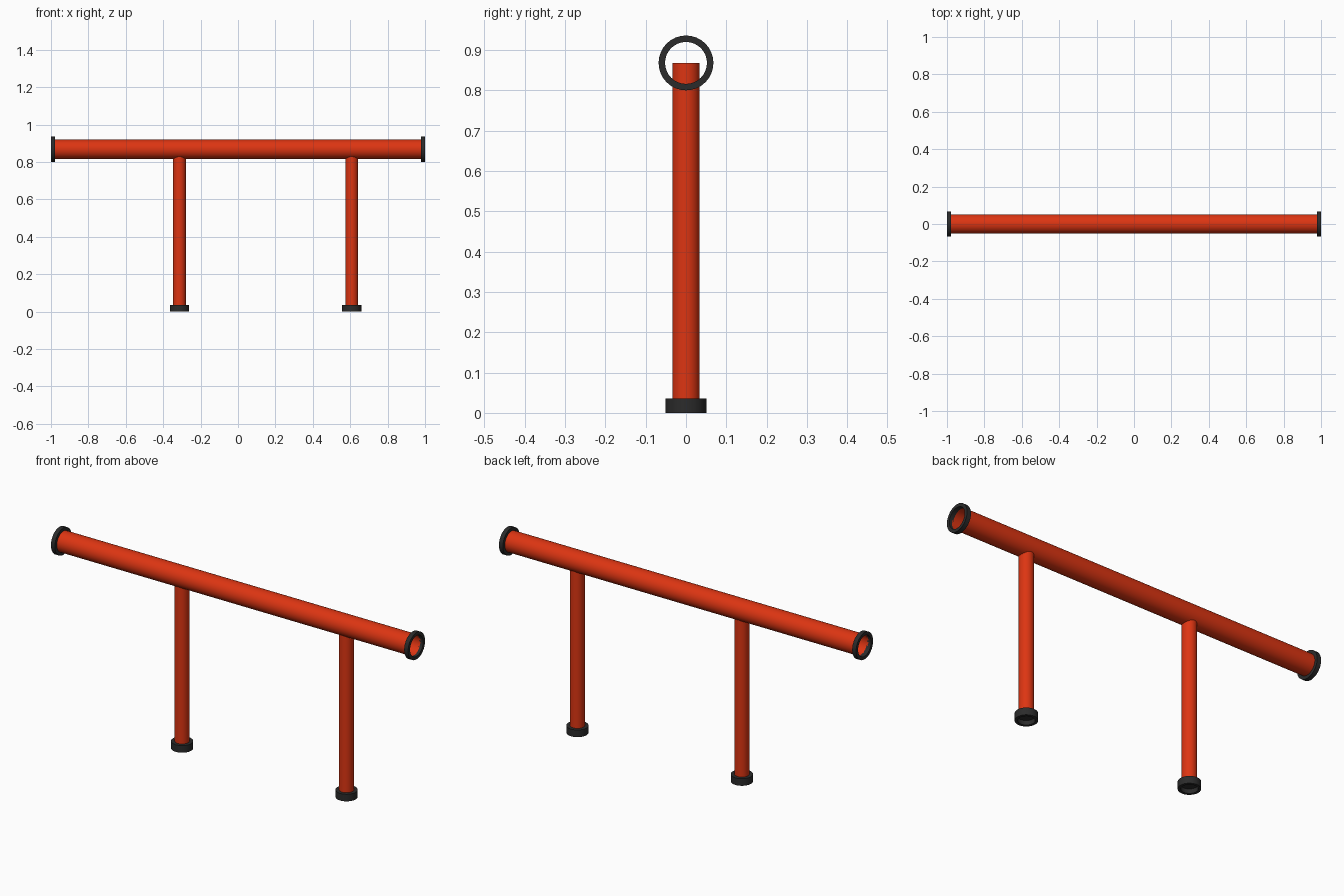
import bpy
import math
from mathutils import Matrix

SIDES = 32
PIPE_Z = 0.868
PIPE_R = 0.052
POST_R = 0.034
POST_X = {"right": -0.313, "left": 0.608}

cube = bpy.data.objects.get("Cube")
if cube:
    bpy.data.objects.remove(cube, do_unlink=True)


def material(name, color):
    mat = bpy.data.materials.new(name)
    mat.use_nodes = True
    mat.diffuse_color = color
    mat.node_tree.nodes["Principled BSDF"].inputs["Base Color"].default_value = color
    return mat


red = material("red_paint", (0.72, 0.035, 0.006, 1))
black = material("black_rubber", (0.024, 0.024, 0.024, 1))


def revolve(name, profile, mat, location, along_x=False, closed=False, caps=()):
    """Turn a (radius, height) profile around z, or around x."""
    verts = []
    for r, h in profile:
        for i in range(SIDES):
            a = math.tau * i / SIDES
            verts.append((r * math.cos(a), r * math.sin(a), h))
    faces = []
    n = len(profile)
    for k in range(n if closed else n - 1):
        a, b = k * SIDES, (k + 1) % n * SIDES
        for i in range(SIDES):
            j = (i + 1) % SIDES
            faces.append((a + i, a + j, b + j, b + i))
    for k in caps:
        ring = [k * SIDES + i for i in range(SIDES)]
        faces.append(ring if k else ring[::-1])
    mesh = bpy.data.meshes.new(name)
    mesh.from_pydata(verts, [], faces)
    if along_x:
        mesh.transform(Matrix.Rotation(math.pi / 2, 4, "Y"))
    mesh.materials.append(mat)
    obj = bpy.data.objects.new(name, mesh)
    obj.location = location
    bpy.context.collection.objects.link(obj)
    bpy.ops.object.select_all(action="DESELECT")
    obj.select_set(True)
    bpy.context.view_layer.objects.active = obj
    bpy.ops.object.shade_smooth_by_angle(angle=math.radians(35))
    return obj


# Open horizontal pipe
revolve("top_pipe", [(PIPE_R, -0.985), (PIPE_R, 0.985)], red, (0, 0, PIPE_Z), along_x=True)

# Collars around the pipe ends
collar = [(PIPE_R, -0.011), (0.068, -0.011), (0.068, 0.011), (PIPE_R, 0.011)]
for side, sx in (("right", -1), ("left", 1)):
    revolve(side + "_pipe_collar", collar, black, (sx * 0.989, 0, PIPE_Z),
            along_x=True, closed=True)

# Upright posts reaching the pipe's centre, each in a hollow-bottomed foot
post = [(POST_R, 0.03), (POST_R, PIPE_Z)]
foot = [(POST_R, 0.036), (0.051, 0.036), (0.051, 0), (0.038, 0), (0.038, 0.022)]
for side, x in POST_X.items():
    revolve(side + "_post", post, red, (x, 0, 0), caps=(0, 1))
    cup = revolve(side + "_foot", foot[::-1], black, (x, 0, 0), caps=(0,))
